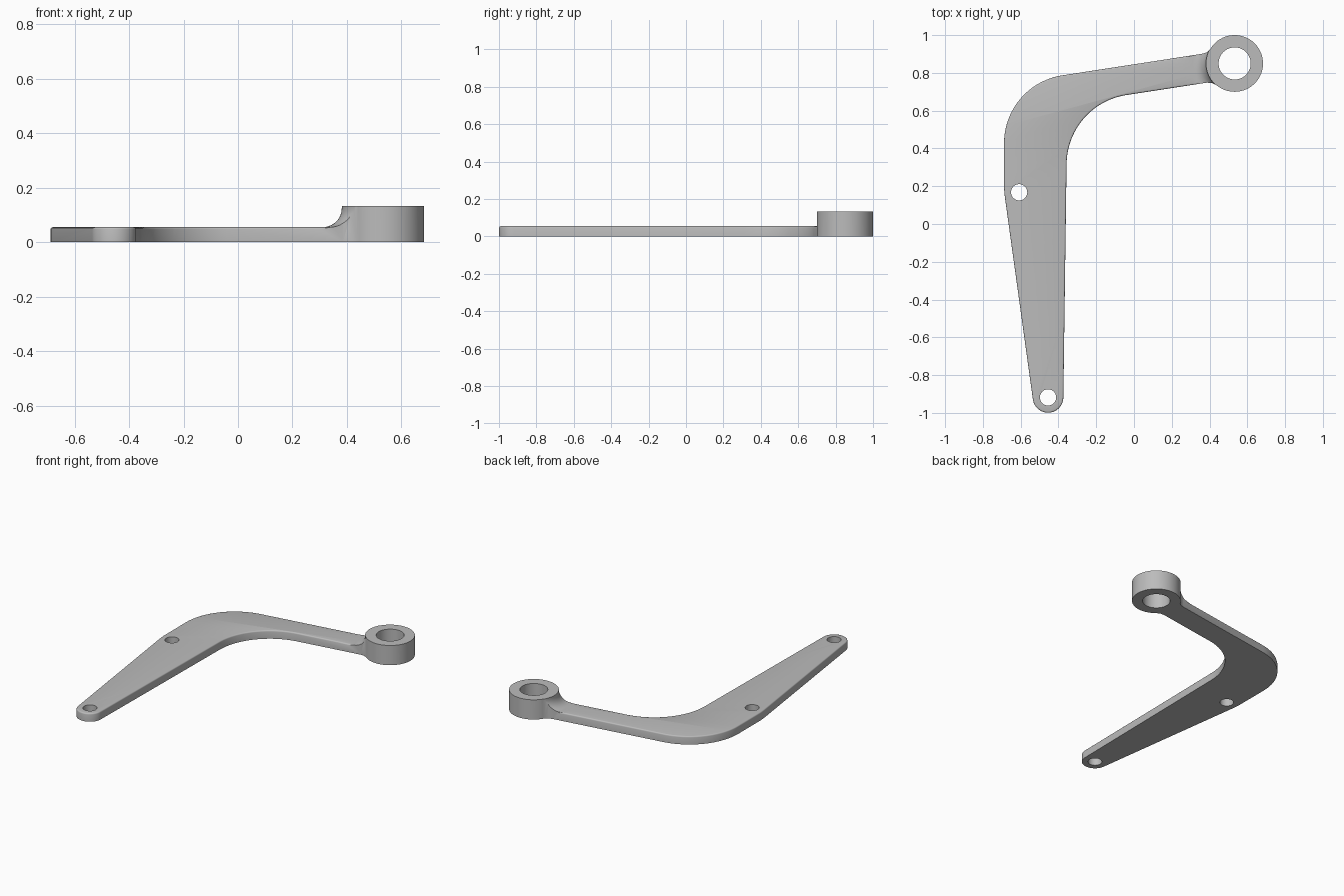
import bpy, bmesh, math
from mathutils import Matrix, Vector

if "Cube" in bpy.data.objects:
    bpy.data.objects.remove(bpy.data.objects["Cube"], do_unlink=True)

PLATE, TOP = 0.055, 0.132          # plate thickness, boss height
BOSS, BOSS_R = (0.533, 0.85), 0.15
FOOT, FOOT_R = (-0.455, -0.918), 0.081
FILLET = 0.07
SLOPE = 98.7                       # normal direction of the arm edges


def arc(center, r, a0, a1, n):
    return [(center[0] + r * math.cos(math.radians(a0 + (a1 - a0) * i / n)),
             center[1] + r * math.sin(math.radians(a0 + (a1 - a0) * i / n)))
            for i in range(n + 1)]


def new_object(name, bm):
    bmesh.ops.recalc_face_normals(bm, faces=bm.faces)
    mesh = bpy.data.meshes.new(name)
    bm.to_mesh(mesh)
    bm.free()
    obj = bpy.data.objects.new(name, mesh)
    bpy.context.collection.objects.link(obj)
    return obj


def prism(name, outline, z0, z1):
    bm = bmesh.new()
    face = bm.faces.new([bm.verts.new((x, y, z0)) for x, y in outline])
    ext = bmesh.ops.extrude_face_region(bm, geom=[face])
    verts = [g for g in ext["geom"] if isinstance(g, bmesh.types.BMVert)]
    bmesh.ops.translate(bm, verts=verts, vec=(0, 0, z1 - z0))
    return new_object(name, bm)


def lathe(name, profile, center, steps):
    bm = bmesh.new()
    verts = [bm.verts.new((r, 0, z)) for r, z in profile]
    edges = [bm.edges.new(p) for p in zip(verts, verts[1:])]
    bmesh.ops.spin(bm, geom=verts + edges, cent=(0, 0, 0), axis=(0, 0, 1),
                   angle=2 * math.pi, steps=steps)
    bmesh.ops.remove_doubles(bm, verts=bm.verts, dist=1e-5)
    bmesh.ops.translate(bm, verts=bm.verts, vec=(*center, 0))
    return new_object(name, bm)


def boolean(target, cutter, operation):
    mod = target.modifiers.new("cut", "BOOLEAN")
    mod.operation, mod.solver, mod.object = operation, "EXACT", cutter
    bpy.context.view_layer.objects.active = target
    bpy.ops.object.modifier_apply(modifier=mod.name)
    bpy.data.objects.remove(cutter, do_unlink=True)


# Plan outline: foot, inner bend, boss, outer bend
outline = (arc(FOOT, FOOT_R, 188, 359, 24)
           + arc((0.016, 0.314), 0.373, 180, SLOPE, 24)
           + [(0.385, 0.748), (0.412, 0.747)]
           + arc(BOSS, BOSS_R, -130, 150, 64)
           + [(0.385, 0.909), (0.36, 0.901)]
           + arc((-0.325, 0.428), 0.363, SLOPE, 180, 24)
           + [(-0.688, 0.19), (-0.684, 0.145)])
arm = prism("bracket_arm", outline, 0, 0.25)

# Height envelope: thin plate rising in a fillet to the boss
wall = BOSS_R + 0.002
profile = ([(0, TOP), (wall, TOP)]
           + arc((wall + FILLET, PLATE + FILLET), FILLET, 180, 270, 10)
           + [(3, PLATE), (3, -0.1), (0, -0.1)])
boolean(arm, lathe("envelope", profile, BOSS, 96), "INTERSECT")

# Softened upper rim of the plate
bm = bmesh.new()
bm.from_mesh(arm.data)
rim = [e for e in bm.edges
       if all(abs(v.co.z - PLATE) < 1e-4 for v in e.verts)
       and len(e.link_faces) == 2 and e.calc_face_angle(0) > 1]
bmesh.ops.bevel(bm, geom=rim, offset=0.008, segments=3, profile=0.5, affect="EDGES")
bm.to_mesh(arm.data)
bm.free()

# Bored holes: boss, foot and middle of the leg
for center, radius in ((BOSS, 0.085), (FOOT, 0.043), ((-0.608, 0.168), 0.043)):
    boolean(arm, prism("bore", arc(center, radius, 0, 352.5, 47), -0.1, 0.3), "DIFFERENCE")

# Material and shading
mat = bpy.data.materials.new("plain grey")
mat.use_nodes = True
color = (0.5, 0.5, 0.5, 1)
mat.diffuse_color = color
mat.node_tree.nodes["Principled BSDF"].inputs["Base Color"].default_value = color
arm.data.materials.clear()
arm.data.materials.append(mat)
for p in arm.data.polygons:
    p.material_index = 0
bpy.ops.object.select_all(action="DESELECT")
arm.select_set(True)
bpy.context.view_layer.objects.active = arm
bpy.ops.object.shade_smooth_by_angle(angle=math.radians(35))
